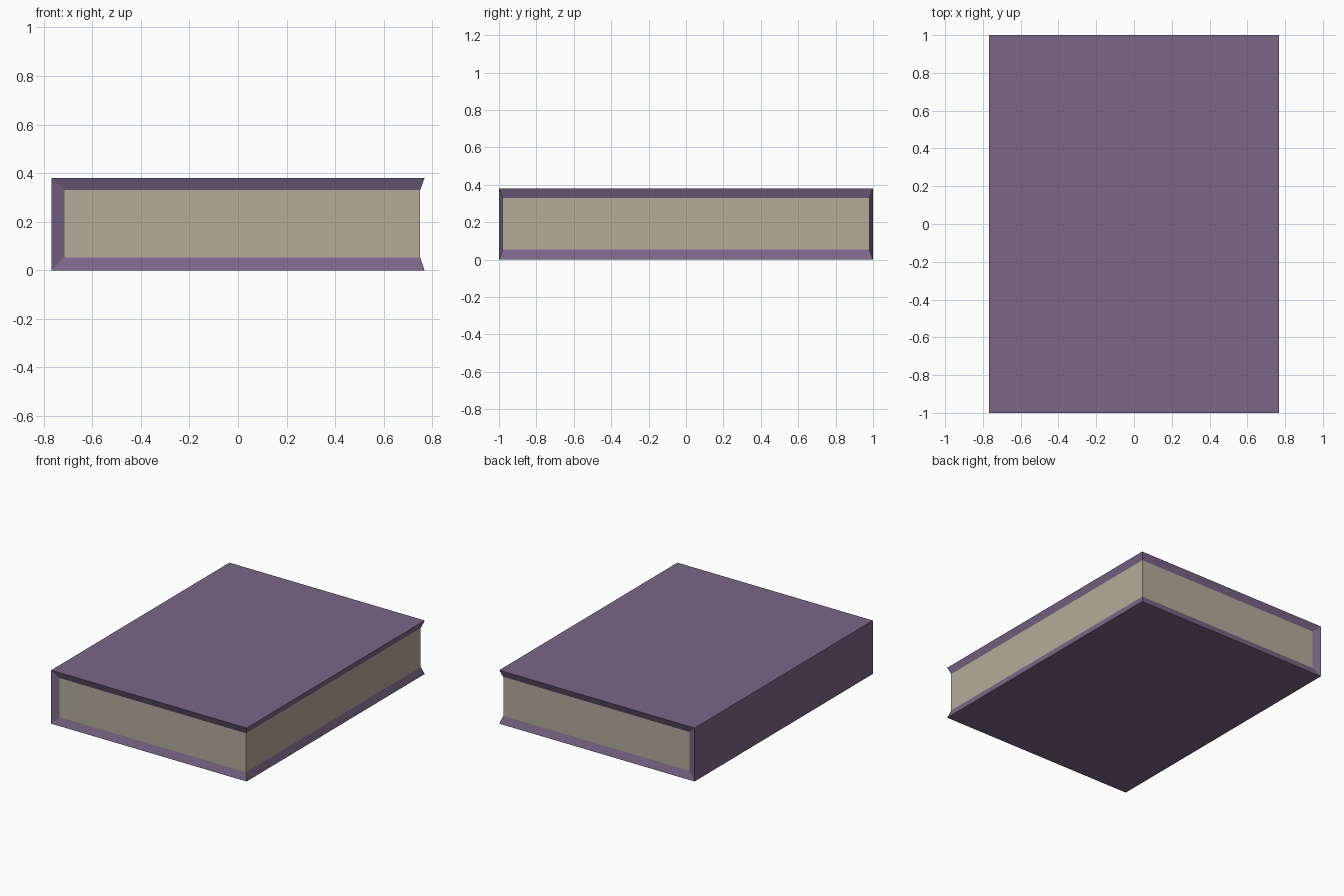
import bpy, bmesh

if "Cube" in bpy.data.objects:
    bpy.data.objects.remove(bpy.data.objects["Cube"])


def material(name, rgb):
    m = bpy.data.materials.new(name)
    m.diffuse_color = (*rgb, 1.0)
    m.use_nodes = True
    m.node_tree.nodes["Principled BSDF"].inputs["Base Color"].default_value = m.diffuse_color
    return m


purple = material("purple cover", (0.20, 0.133, 0.245))
paper = material("aged paper", (0.456, 0.413, 0.323))

# outer cover rectangle and inner page block, as (min, max) per axis
OUTER = ((-0.768, 0.768), (-1.0, 1.0), (0.0, 0.38))
PAGES = ((-0.715, 0.75), (-0.98, 0.98), (0.053, 0.33))


def corners(bm, box):
    """Eight corner vertices keyed by (i, j, k) side flags."""
    return {(i, j, k): bm.verts.new((box[0][i], box[1][j], box[2][k]))
            for i in (0, 1) for j in (0, 1) for k in (0, 1)}


bm = bmesh.new()
o = corners(bm, OUTER)
p = corners(bm, PAGES)


def quad(keys, mat):
    f = bm.faces.new([src[k] for src, k in keys])
    f.material_index = mat


# cover boards (bottom, top) and the flat spine
for k in (0, 1):
    quad([(o, (0, 0, k)), (o, (1, 0, k)), (o, (1, 1, k)), (o, (0, 1, k))], 0)
quad([(o, (0, 0, 0)), (o, (0, 1, 0)), (o, (0, 1, 1)), (o, (0, 0, 1))], 0)

# page faces and bevelled cover lips at the head and tail
for j in (0, 1):
    quad([(p, (0, j, 0)), (p, (1, j, 0)), (p, (1, j, 1)), (p, (0, j, 1))], 1)
    for k in (0, 1):
        quad([(o, (0, j, k)), (o, (1, j, k)), (p, (1, j, k)), (p, (0, j, k))], 0)
    quad([(o, (0, j, 0)), (o, (0, j, 1)), (p, (0, j, 1)), (p, (0, j, 0))], 0)

# fore-edge pages and their cover lips
quad([(p, (1, 0, 0)), (p, (1, 1, 0)), (p, (1, 1, 1)), (p, (1, 0, 1))], 1)
for k in (0, 1):
    quad([(o, (1, 0, k)), (o, (1, 1, k)), (p, (1, 1, k)), (p, (1, 0, k))], 0)

# drop the unused hidden inner corners' leftovers and orient faces outward
bmesh.ops.delete(bm, geom=[v for v in bm.verts if not v.link_faces], context='VERTS')
bmesh.ops.recalc_face_normals(bm, faces=bm.faces[:])

mesh = bpy.data.meshes.new("book")
bm.to_mesh(mesh)
bm.free()
mesh.materials.append(purple)
mesh.materials.append(paper)
bpy.context.collection.objects.link(bpy.data.objects.new("book", mesh))
